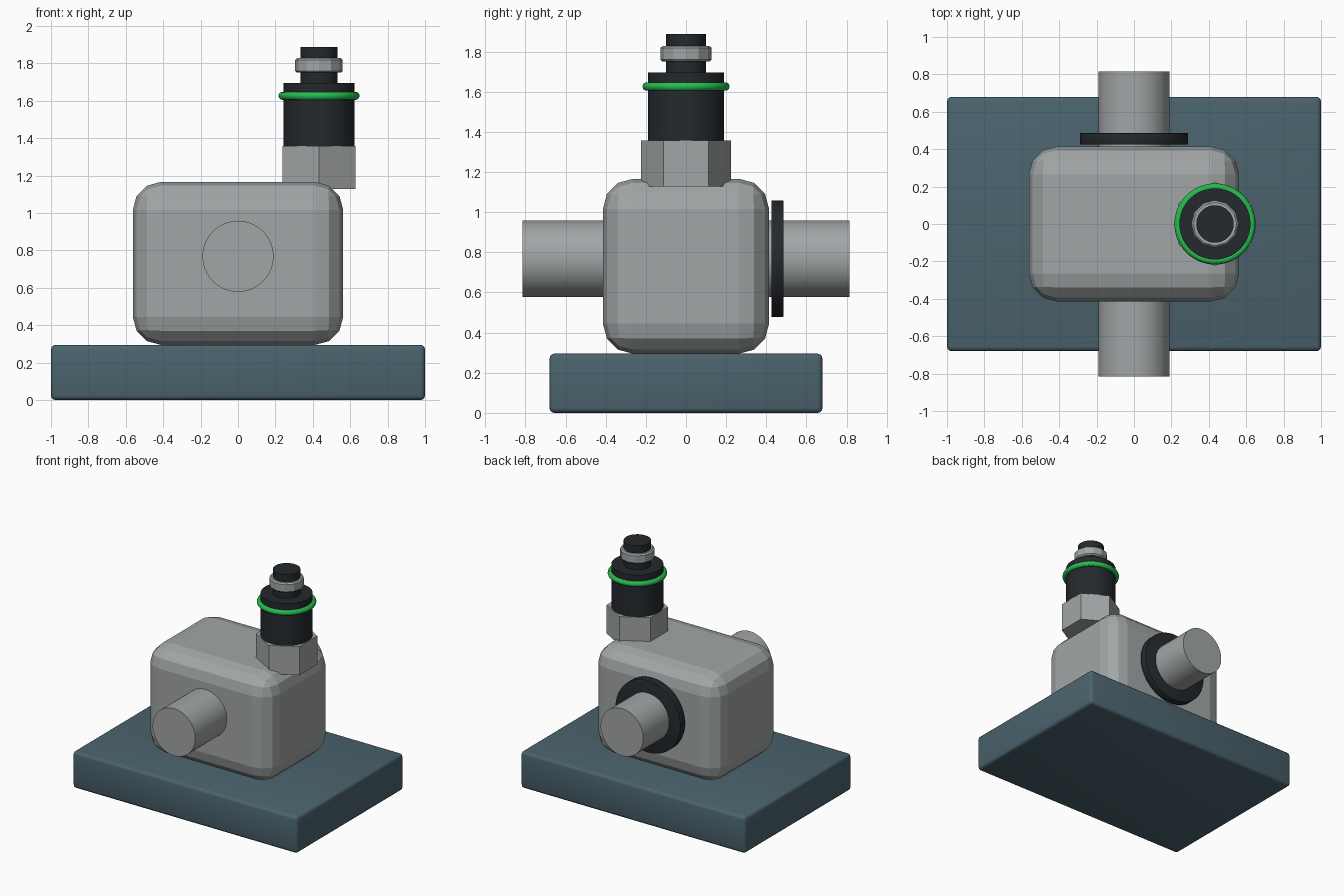
import bpy
from math import pi, radians

if "Cube" in bpy.data.objects:
    bpy.data.objects.remove(bpy.data.objects["Cube"])


def material(name, rgb):
    m = bpy.data.materials.new(name)
    m.diffuse_color = (*rgb, 1)
    m.use_nodes = True
    m.node_tree.nodes["Principled BSDF"].inputs["Base Color"].default_value = m.diffuse_color
    return m


BLUE = material("slate_blue", (0.07, 0.125, 0.155))
BLACK = material("black", (0.018, 0.022, 0.026))
GREEN = material("green", (0.02, 0.5, 0.08))
GREY = material("grey", (0.36, 0.38, 0.38))


def finish(name, mat, bevel=0, segments=2, smooth=True):
    ob = bpy.context.object
    ob.name = name
    ob.data.materials.append(mat)
    if bevel:
        mod = ob.modifiers.new("edge", 'BEVEL')
        mod.width, mod.segments = bevel, segments
        mod.limit_method, mod.angle_limit = 'ANGLE', radians(40)
        bpy.ops.object.modifier_apply(modifier=mod.name)
    if smooth:
        bpy.ops.object.shade_smooth_by_angle(angle=radians(30))
    return ob


def box(name, half_x, half_y, z0, z1, mat, bevel, segments, smooth):
    bpy.ops.mesh.primitive_cube_add(size=1, location=(0, 0, (z0 + z1) / 2))
    bpy.context.object.scale = (2 * half_x, 2 * half_y, z1 - z0)
    bpy.ops.object.transform_apply(location=False, rotation=False, scale=True)
    return finish(name, mat, bevel, segments, smooth)


def upright(name, r, z0, z1, mat, sides=48, bevel=0, segments=1):
    bpy.ops.mesh.primitive_cylinder_add(vertices=sides, radius=r, depth=z1 - z0,
                                        location=(SENSOR_X, 0, (z0 + z1) / 2))
    return finish(name, mat, bevel, segments, sides > 12)


def along_y(name, r, y0, y1, mat, bevel=0):
    bpy.ops.mesh.primitive_cylinder_add(vertices=64, radius=r, depth=y1 - y0,
                                        location=(0, (y0 + y1) / 2, SHAFT_Z),
                                        rotation=(pi / 2, 0, 0))
    return finish(name, mat, bevel)


SENSOR_X, SHAFT_Z = 0.433, 0.768

# Base plate and chamfered housing
box("base_plate", 1.0, 0.68, 0, 0.295, BLUE, 0.025, 3, True)
box("housing", 0.5625, 0.414, 0.295, 1.166, GREY, 0.15, 3, False)

# Through shaft with rear collar
along_y("shaft", 0.19, -0.815, 0.815, GREY)
along_y("rear_collar", 0.29, 0.425, 0.486, BLACK, 0.004)

# Sensor stack: hex nut, barrel, indicator ring, plug and locking ring
upright("hex_nut", 0.225, 1.127, 1.357, GREY, sides=6)
upright("sensor_barrel", 0.19, 1.35, 1.695, BLACK)
bpy.ops.mesh.primitive_torus_add(location=(SENSOR_X, 0, 1.626), major_radius=0.196,
                                 minor_radius=0.021, major_segments=64, minor_segments=12)
finish("indicator_ring", GREEN)
upright("plug", 0.1, 1.69, 1.888, BLACK)
upright("locking_ring", 0.127, 1.75, 1.828, GREY, sides=12, bevel=0.01)
